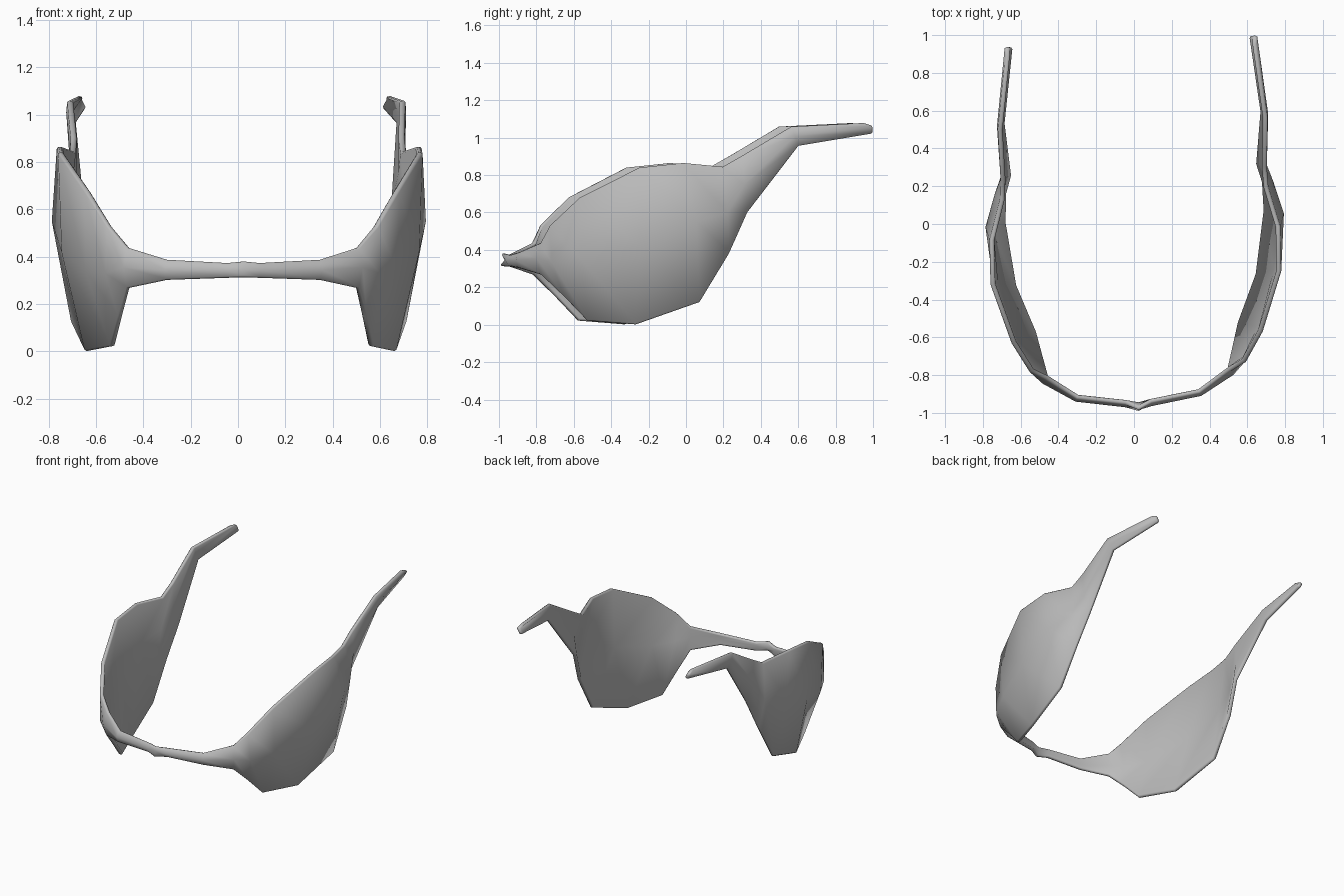
import bpy, math

if "Cube" in bpy.data.objects:
    bpy.data.objects.remove(bpy.data.objects["Cube"])

# Cross-sections of the right half, nose to temple tip: top, middle, bottom (x, y, z)
SECTIONS = [
    # nose bridge and front band
    ((0, -.988, .38), (0, -.970, .345), (0, -.995, .315)),
    ((.07, -.95, .375), (.07, -.967, .343), (.07, -.95, .31)),
    ((.325, -.91, .39), (.333, -.925, .345), (.325, -.91, .30)),
    ((.49, -.80, .44), (.505, -.822, .355), (.49, -.80, .265)),
    # wide side panel
    ((.572, -.757, .53), (.58, -.742, .33), (.523, -.675, .145)),
    ((.665, -.60, .68), (.66, -.585, .34), (.555, -.555, .02)),
    ((.77, -.285, .84), (.755, -.28, .42), (.657, -.30, 0)),
    ((.77, -.05, .865), (.79, .02, .55), (.707, .04, .12)),
    ((.71, .165, .845), (.738, .19, .60), (.70, .20, .38)),
    # temple arm
    ((.705, .27, .905), (.705, .28, .75), (.67, .30, .60)),
    ((.714, .53, 1.06), (.718, .55, 1.01), (.70, .57, .955)),
    ((.664, .92, 1.08), (.668, .969, 1.06), (.648, .967, 1.02)),
]
THICKNESS = 0.026


def place(p, side):
    """Mirror a point and apply the slight skew of the whole frame."""
    x, y, z = p[0] * side, p[1], p[2]
    return (x - .021 * y + .004, y + .046 * x, z)


# Full strip from the left temple around the nose to the right temple
strip = [[place(p, -1) for p in s] for s in reversed(SECTIONS[1:])]
strip += [[place(p, 1) for p in s] for s in SECTIONS]
verts = [p for section in strip for p in section]
faces = []
for i in range(len(strip) - 1):
    for j in range(2):
        a, b = 3 * i + j, 3 * (i + 1) + j
        faces.append((a, a + 1, b + 1, b))

mesh = bpy.data.meshes.new("wraparound_frame")
mesh.from_pydata(verts, [], faces)
frame = bpy.data.objects.new("wraparound_frame", mesh)
bpy.context.collection.objects.link(frame)
bpy.context.view_layer.objects.active = frame
frame.select_set(True)

# Mid grey finish
grey = bpy.data.materials.new("mid_grey")
grey.diffuse_color = (.5, .5, .5, 1)
grey.use_nodes = True
grey.node_tree.nodes["Principled BSDF"].inputs["Base Color"].default_value = grey.diffuse_color
mesh.materials.append(grey)

# Shell thickness, inward from the outer surface, with softened rims
shell = frame.modifiers.new("shell", 'SOLIDIFY')
shell.thickness = THICKNESS
shell.offset = -1
rim = frame.modifiers.new("rim", 'BEVEL')
rim.width = 0.007
rim.segments = 1
rim.limit_method = 'ANGLE'
rim.angle_limit = math.radians(60)
for name in ("shell", "rim"):
    bpy.ops.object.modifier_apply(modifier=name)
bpy.ops.object.shade_smooth_by_angle(angle=math.radians(75))
